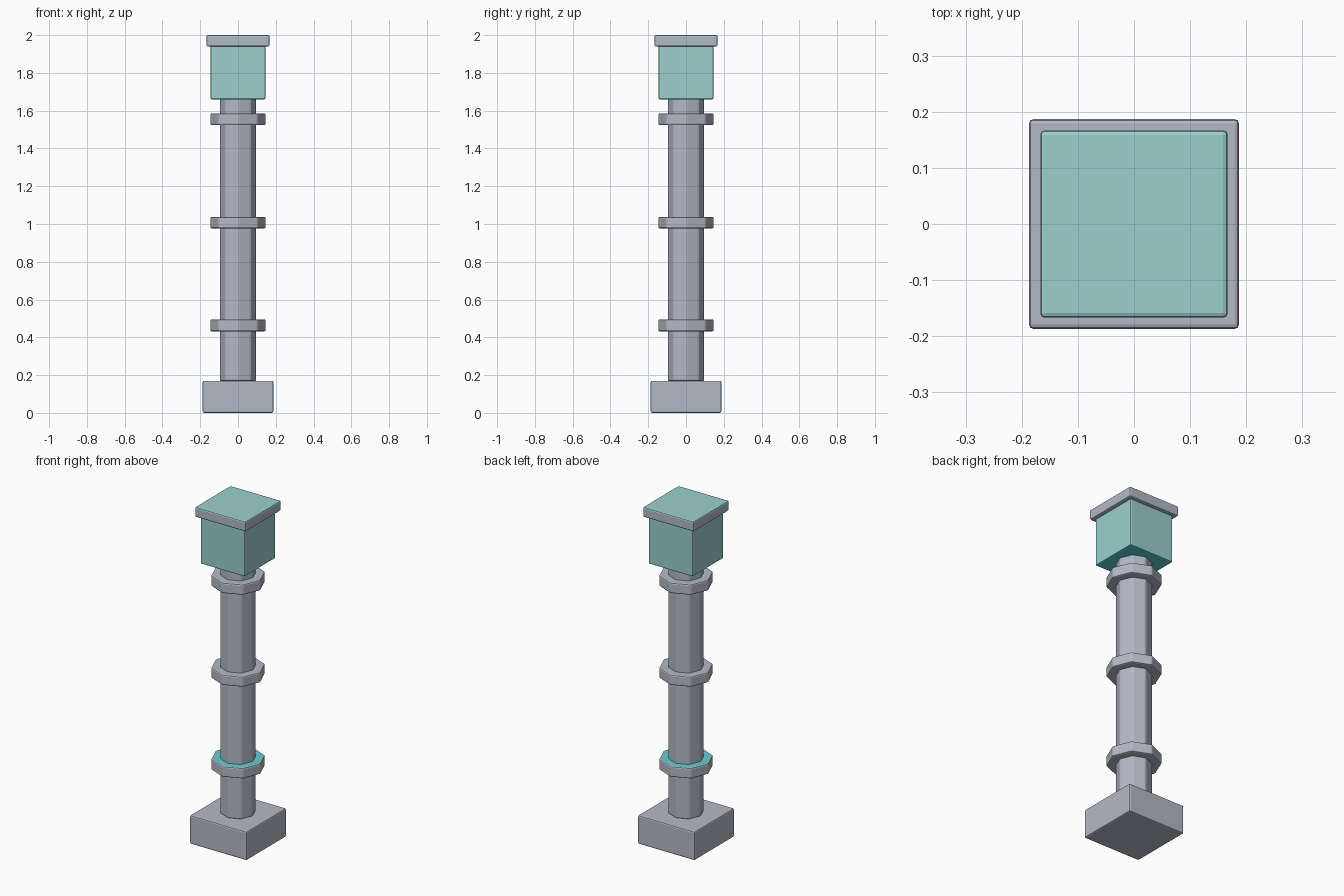
import bpy
import bmesh
import math
from mathutils import Matrix

old = bpy.data.objects.get("Cube")
if old:
    bpy.data.objects.remove(old, do_unlink=True)


def make_material(name, rgb):
    mat = bpy.data.materials.new(name)
    mat.use_nodes = True
    color = (*rgb, 1.0)
    mat.diffuse_color = color
    mat.node_tree.nodes["Principled BSDF"].inputs["Base Color"].default_value = color
    return mat


grey = make_material("stone grey", (0.45, 0.49, 0.565))
pale = make_material("pale teal", (0.325, 0.63, 0.61))
bright = make_material("bright teal", (0.11, 0.63, 0.67))


def add_part(name, sides, radius, z0, z1, bevel, mats, rule=None, turn=0.0):
    """Bevelled upright prism; rule(normal) picks the material of each face."""
    bm = bmesh.new()
    bmesh.ops.create_cone(
        bm, cap_ends=True, segments=sides, radius1=radius, radius2=radius,
        depth=z1 - z0,
        matrix=Matrix.Translation((0, 0, (z0 + z1) / 2)) @ Matrix.Rotation(turn, 4, "Z"))
    bmesh.ops.bevel(bm, geom=bm.edges[:], offset=bevel, segments=2,
                    profile=0.5, affect="EDGES", clamp_overlap=True)
    bm.normal_update()
    for face in bm.faces:
        face.material_index = rule(face.normal) if rule else 0
    mesh = bpy.data.meshes.new(name)
    bm.to_mesh(mesh)
    bm.free()
    for mat in mats:
        mesh.materials.append(mat)
    obj = bpy.data.objects.new(name, mesh)
    bpy.context.collection.objects.link(obj)
    return obj


def add_block(name, half, z0, z1, bevel, mats, rule=None):
    return add_part(name, 4, half * math.sqrt(2), z0, z1, bevel, mats, rule, math.pi / 4)


# Square foot and octagonal shaft
add_block("base", 0.187, 0.0, 0.17, 0.008, [grey])
add_part("shaft", 8, 0.098, 0.168, 1.665, 0.008, [grey])

# Collars around the shaft; the lowest has a bright top
add_part("lower_collar", 8, 0.148, 0.432, 0.495, 0.008, [grey, bright],
         lambda n: int(n.z > 0.95))
add_part("middle_collar", 8, 0.148, 0.977, 1.038, 0.008, [grey])
add_part("upper_collar", 8, 0.148, 1.523, 1.586, 0.008, [grey])

# Lamp block with a bright underside
add_block("lamp_block", 0.145, 1.66, 1.945, 0.006, [pale, bright],
          lambda n: int(n.z < -0.1))

# Cap slab with a pale top
add_block("cap", 0.167, 1.94, 2.0, 0.008, [grey, pale],
          lambda n: int(n.z > 0.1))
